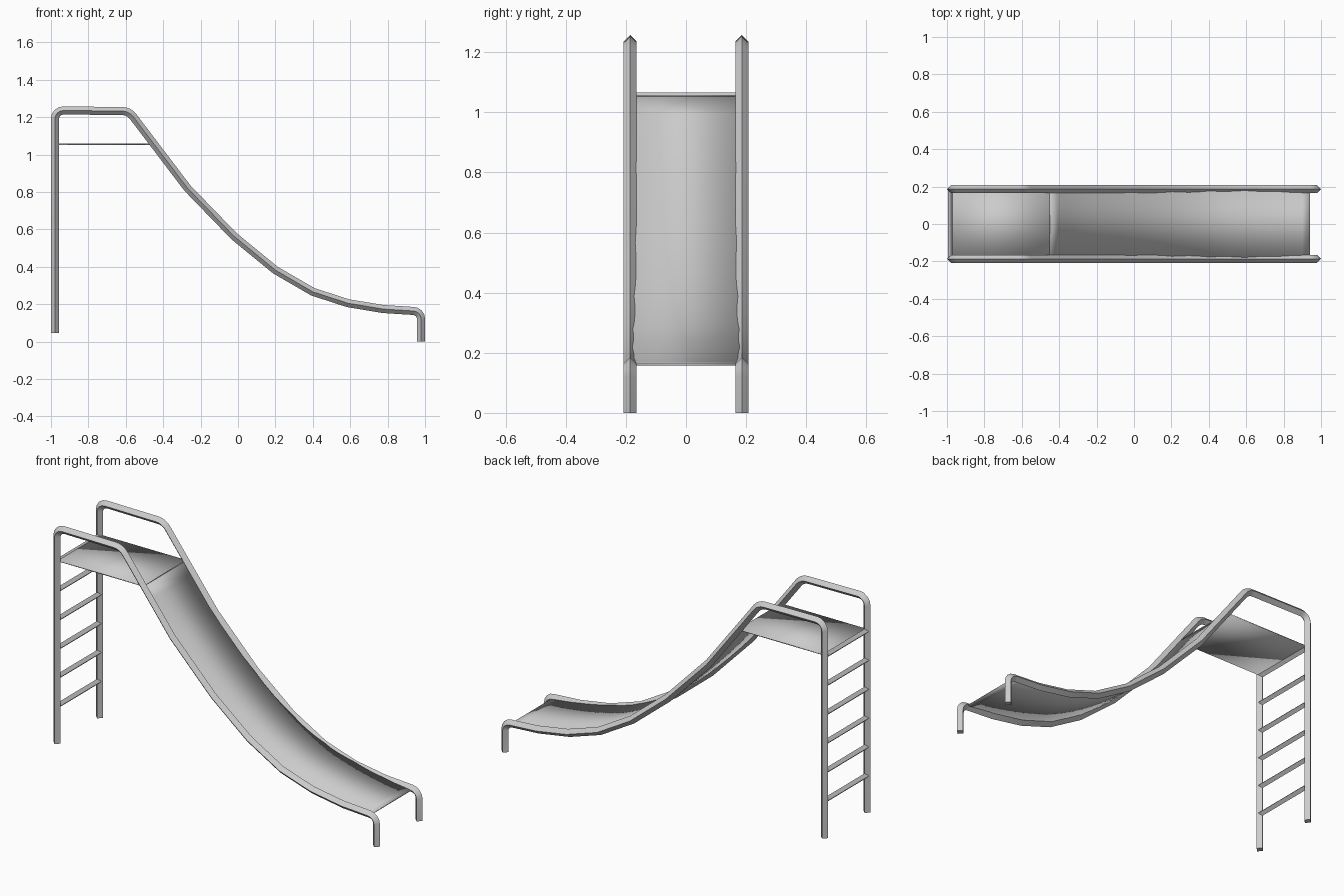
import bpy, bmesh, math
from mathutils import Vector

if "Cube" in bpy.data.objects:
    bpy.data.objects.remove(bpy.data.objects["Cube"])

R = 0.0215          # rail radius (four-sided tube, edge up)
Y = 0.186           # rail centre line offset
X = 0.9785          # post centre line


def finish(name, bm, angle=30):
    bmesh.ops.recalc_face_normals(bm, faces=bm.faces[:])
    me = bpy.data.meshes.new(name)
    bm.to_mesh(me)
    bm.free()
    ob = bpy.data.objects.new(name, me)
    bpy.context.collection.objects.link(ob)
    bpy.ops.object.select_all(action='DESELECT')
    ob.select_set(True)
    bpy.context.view_layer.objects.active = ob
    bpy.ops.object.shade_smooth_by_angle(angle=math.radians(angle))
    return ob


def fillet(a, c, b, d, steps=4):
    """Circular rounding of corner c, starting d away from it."""
    a, b, c = Vector(a), Vector(b), Vector(c)
    u, v = (a - c).normalized(), (b - c).normalized()
    w = math.sin(u.angle(v) / 2)
    p0, p2 = c + u * d, c + v * d
    pts = []
    for i in range(steps + 1):
        t = i / steps
        k0, k1, k2 = (1 - t) ** 2, 2 * w * t * (1 - t), t * t
        pts.append((p0 * k0 + c * k1 + p2 * k2) / (k0 + k1 + k2))
    return pts


def sweep(name, path, y, r):
    """Mitred four-sided tube along a path in the xz plane."""
    bm = bmesh.new()
    rings = []
    for i, p in enumerate(path):
        t0 = (p - path[max(i - 1, 0)]).normalized()
        t1 = (path[min(i + 1, len(path) - 1)] - p).normalized()
        t = (t0 + t1).normalized()
        miter = max(t.dot(t1), t.dot(t0))
        n = Vector((-t.y, t.x)) * (r / miter)
        rings.append([bm.verts.new(c) for c in (
            (p.x + n.x, y, p.y + n.y), (p.x, y + r, p.y),
            (p.x - n.x, y, p.y - n.y), (p.x, y - r, p.y))])
    for a, b in zip(rings, rings[1:]):
        for j in range(4):
            k = (j + 1) % 4
            bm.faces.new((a[j], a[k], b[k], b[j]))
    bm.faces.new(rings[0])
    bm.faces.new(rings[-1])
    return finish(name, bm)


# Side rails: rear post, handrail, slide edge and front foot in one tube
slope = [(-0.27, 0.82), (-0.02, 0.562), (0.2, 0.382), (0.4, 0.266),
         (0.588, 0.205), (0.775, 0.174)]
foot, top_back = (-X, 0.047), (-X, 1.236)
top_front, low_corner = (-0.583, 1.232), (X, 0.161)
path = [Vector(foot)]
path += fillet(foot, top_back, top_front, 0.045)
path += fillet(top_back, top_front, slope[0], 0.035)
path += [Vector(p) for p in slope]
path += fillet(slope[-1], low_corner, (X, 0), 0.04)
path.append(Vector((X, 0)))
for name, side in (("left_rail", -1), ("right_rail", 1)):
    sweep(name, path, side * Y, R)


# Flat sheet strips between the rails
def sheet(name, pts):
    bm = bmesh.new()
    rows = [[bm.verts.new((x, s * Y, z)) for s in (-1, 1)] for x, z in pts]
    for a, b in zip(rows, rows[1:]):
        bm.faces.new((a[0], b[0], b[1], a[1]))
    ob = finish(name, bm)
    m = ob.modifiers.new("thickness", 'SOLIDIFY')
    m.thickness = 0.006
    m.offset = -1
    return ob


# Platform
sheet("platform", [(-X, 1.052), (-0.45, 1.052)])

# Slide bed: smooth curve lying slightly above the rail centre lower down
lift = [0.003, 0.006, 0.01, 0.014, 0.015, 0.009]
keys = [(-0.45, 1.052)] + [(x, z + h) for (x, z), h in zip(slope, lift)] + [(0.942, 0.164)]
keys = [Vector(k) for k in keys]
keys = [2 * keys[0] - keys[1]] + keys + [2 * keys[-1] - keys[-2]]
bed = []
for a, b, c, d in zip(keys, keys[1:], keys[2:], keys[3:]):
    for i in range(4):
        t = i / 4
        bed.append(0.5 * (2 * b + (c - a) * t + (2 * a - 5 * b + 4 * c - d) * t * t
                          + (3 * b - a - 3 * c + d) * t ** 3))
bed.append(keys[-2])
sheet("slide_bed", bed)

# Ladder rungs, the top one under the platform edge
for i in range(6):
    bpy.ops.mesh.primitive_cylinder_add(
        vertices=4, radius=0.016, depth=2 * Y,
        location=(-X, 0, 0.25 + 0.16 * i), rotation=(math.pi / 2, 0, 0))
    bpy.context.object.name = f"rung_{i + 1}"
